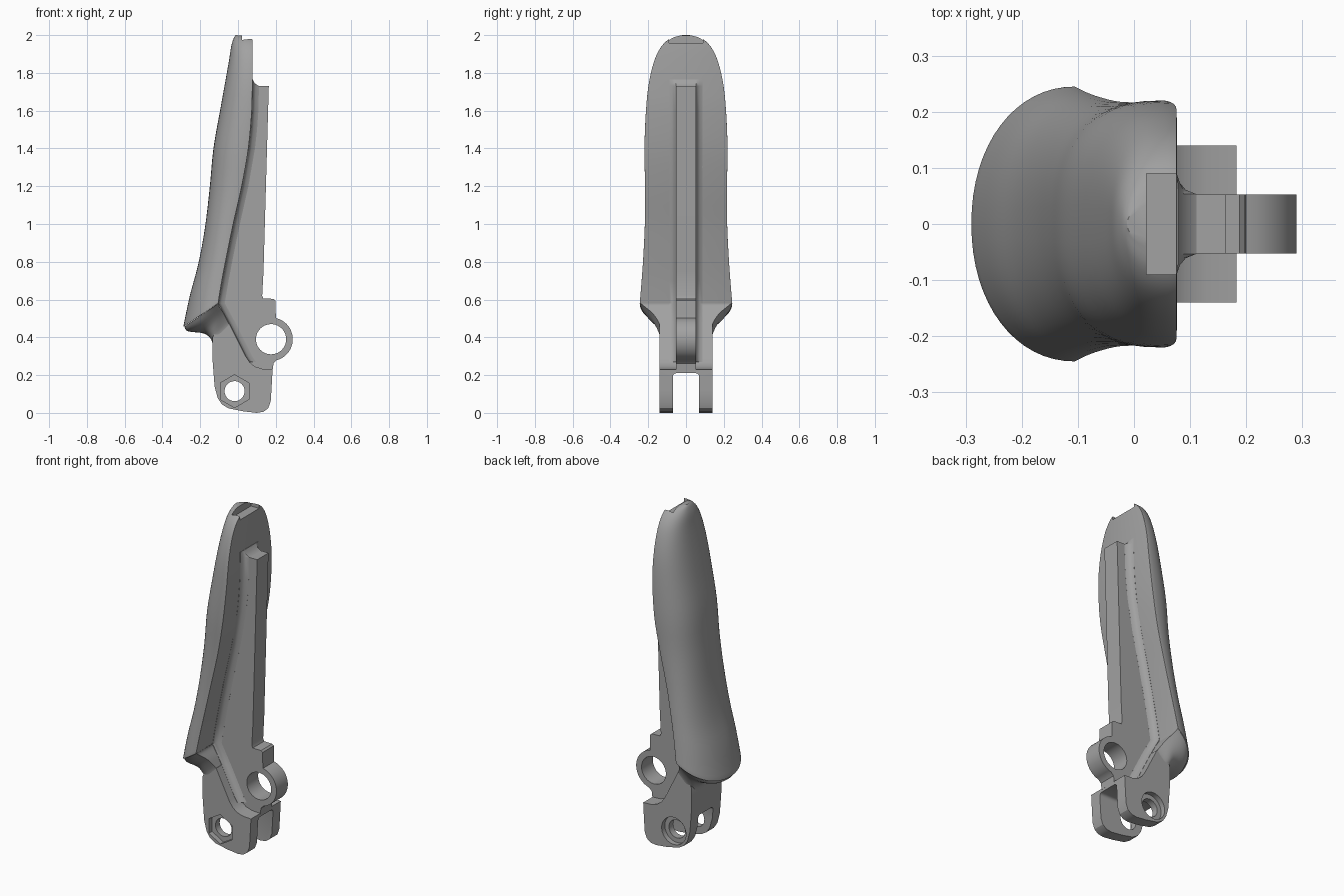
import bpy, bmesh, math

old = bpy.data.objects.get("Cube")
if old:
    bpy.data.objects.remove(old, do_unlink=True)

grey = bpy.data.materials.new("satin grey")
grey.use_nodes = True
COLOUR = (0.36, 0.36, 0.36, 1)
grey.diffuse_color = COLOUR
grey.node_tree.nodes["Principled BSDF"].inputs["Base Color"].default_value = COLOUR


def activate(ob):
    bpy.ops.object.select_all(action='DESELECT')
    ob.select_set(True)
    bpy.context.view_layer.objects.active = ob


def loft(name, rings):
    """Skin a list of closed rings and cap both ends."""
    bm = bmesh.new()
    rows = [[bm.verts.new(p) for p in ring] for ring in rings]
    n = len(rows[0])
    for a, b in zip(rows, rows[1:]):
        for i in range(n):
            j = (i + 1) % n
            bm.faces.new((a[i], a[j], b[j], b[i]))
    bm.faces.new(rows[0][::-1])
    bm.faces.new(rows[-1])
    bmesh.ops.recalc_face_normals(bm, faces=bm.faces)
    me = bpy.data.meshes.new(name)
    bm.to_mesh(me)
    bm.free()
    me.materials.append(grey)
    ob = bpy.data.objects.new(name, me)
    bpy.context.collection.objects.link(ob)
    return ob


def plate(name, outline, half):
    return loft(name, [[(x, y, z) for x, z in outline] for y in (-half, half)])


def smooth_keys(keys, steps):
    """Catmull-Rom interpolation through rows of numbers."""
    out = []
    for i in range(len(keys) - 1):
        quad = (keys[max(i - 1, 0)], keys[i], keys[i + 1], keys[min(i + 2, len(keys) - 1)])
        for s in range(steps):
            t = s / steps
            out.append([b + t / 2 * (c - a + t * (2*a - 5*b + 4*c - d + t * (3*(b - c) + d - a)))
                        for a, b, c, d in zip(*quad)])
    return out + [list(keys[-1])]


def bowed_ring(xb, zb, xf, zf, w, power, n=32):
    """Half superellipse: straight across the back, rounded at the front."""
    ring = []
    for i in range(n + 1):
        c, s = math.cos(math.pi * i / n), abs(math.sin(math.pi * i / n))
        f = s ** (2 / power) if s > 1e-6 else 0
        y = math.copysign(abs(c) ** (2 / power), c) * w
        ring.append((xb + (xf - xb) * f, y, zb + (zf - zb) * f))
    return ring


def bevel(ob, width, segments=3, angle=50):
    m = ob.modifiers.new("bevel", 'BEVEL')
    m.width, m.segments = width, segments
    m.limit_method, m.angle_limit = 'ANGLE', math.radians(angle)
    activate(ob)
    bpy.ops.object.modifier_apply(modifier=m.name)


def cut(ob, *cutters):
    activate(ob)
    for c in cutters:
        m = ob.modifiers.new("cut", 'BOOLEAN')
        m.operation, m.solver, m.object = 'DIFFERENCE', 'EXACT', c
        bpy.ops.object.modifier_apply(modifier=m.name)
    for c in cutters:
        bpy.data.objects.remove(c, do_unlink=True)


def box(size, loc):
    bpy.ops.mesh.primitive_cube_add(size=1, location=loc)
    ob = bpy.context.object
    ob.scale = size
    bpy.ops.object.transform_apply(location=False, rotation=False, scale=True)
    ob.hide_render = True
    return ob


def drill(x, z, r, y0, y1, sides=40):
    bpy.ops.mesh.primitive_cylinder_add(vertices=sides, radius=r, depth=y1 - y0,
                                        location=(x, (y0 + y1) / 2, z),
                                        rotation=(math.pi / 2, 0, 0))
    bpy.context.object.hide_render = True
    return bpy.context.object


# Blade: back x, back z, front x, front z, half width, roundness
blade_keys = [
    (-.105, .58, -.29, .455, .245, 2.1), (-.085, .70, -.255, .62, .235, 2.2),
    (-.06, .83, -.21, .79, .226, 2.3), (-.025, 1.0, -.175, .98, .218, 2.4),
    (.02, 1.2, -.15, 1.19, .217, 2.4), (.055, 1.4, -.13, 1.4, .22, 2.5),
    (.073, 1.6, -.095, 1.6, .212, 2.5), (.076, 1.75, -.068, 1.75, .196, 2.5),
    (.076, 1.87, -.047, 1.87, .166, 2.5), (.076, 1.94, -.035, 1.945, .13, 2.4),
    (.076, 1.98, -.022, 1.985, .087, 2.3), (.076, 1.993, -.012, 2.0, .04, 2.2)]
blade = loft("blade", [bowed_ring(*k) for k in smooth_keys(blade_keys, 4)])
bevel(blade, .014)
cut(blade, box((.1, .18, .1), (.072, 0, 2.007)))

# Neck tapering from the blade's lower rim into the bracket
neck_keys = [(-.104, .58, -.284, .457, .24, 2.1), (-.1, .565, -.265, .432, .222, 2.2),
             (-.075, .525, -.18, .42, .175, 3), (-.05, .475, -.14, .385, .142, 6),
             (-.03, .44, -.132, .33, .139, 9)]
neck = loft("neck", [bowed_ring(*k) for k in smooth_keys(neck_keys, 4)])

# Forked bracket with a slot, a bolt hole, a nut pocket and a round recess
bracket = plate("bracket", [
    (-.134, .4), (-.134, .27), (-.124, .14), (-.108, .08), (-.085, .045), (-.05, .024),
    (.03, .008), (.1, .0), (.135, .006), (.16, .025), (.173, .06), (.177, .12),
    (.183, .23), (.13, .233), (.09, .245), (.062, .268), (.04, .3), (-.045, .47),
    (-.1, .47)], .14)
slot = box((.6, .14, .42), (0, 0, 0))
bevel(slot, .018)
cut(bracket, slot, drill(-.018, .115, .053, -.3, .3),
    drill(-.018, .115, .087, -.3, -.11, 6), drill(-.018, .115, .08, .11, .3))

# Central web with the step and the pivot ring
ring_arc = [(.175 + .115 * math.cos(a), .39 + .115 * math.sin(a))
            for a in (math.radians(77 - 8 * i) for i in range(20))]
web = plate("pivot_web", [
    (.163, 1.73), (.135, .75), (.128, .62), (.134, .605), (.188, .604), (.198, .595),
    (.2, .52)] + ring_arc + [(.188, .262), (.183, .225), (0, .225), (-.08, .5),
    (-.12, .6), (-.05, 1.0), (0, 1.25), (.03, 1.45), (.03, 1.73)], .053)
cut(web, drill(.175, .39, .08, -.3, .3))


# Rib root: concave fillets where the web meets the blade and bracket
def root_ring(z, xb, grow):
    half = [(xb - .03, .088), (xb + .001, .088), (xb + .006, .073), (xb + .016, .061),
            (xb + .035, .0532)]
    if grow:
        half = [(min(x, xb + grow), y) for x, y in half]
    return [(x, y, z) for x, y in half] + [(x, -y, z) for x, y in reversed(half)]


root = loft("rib_root", [root_ring(*k) for k in (
    (.27, .06, 0), (.3, .04, 0), (.47, -.045, 0), (.58, -.105, 0), (.7, -.085, 0),
    (.83, -.06, 0), (1.0, -.025, 0), (1.2, .02, 0), (1.4, .055, 0), (1.5, .066, 0),
    (1.6, .073, 0), (1.73, .076, 0), (1.745, .076, .012), (1.765, .076, .002))])

for ob in (blade, neck, bracket, web, root):
    activate(ob)
    bpy.ops.object.shade_smooth_by_angle(angle=math.radians(32))
bpy.ops.object.select_all(action='DESELECT')
